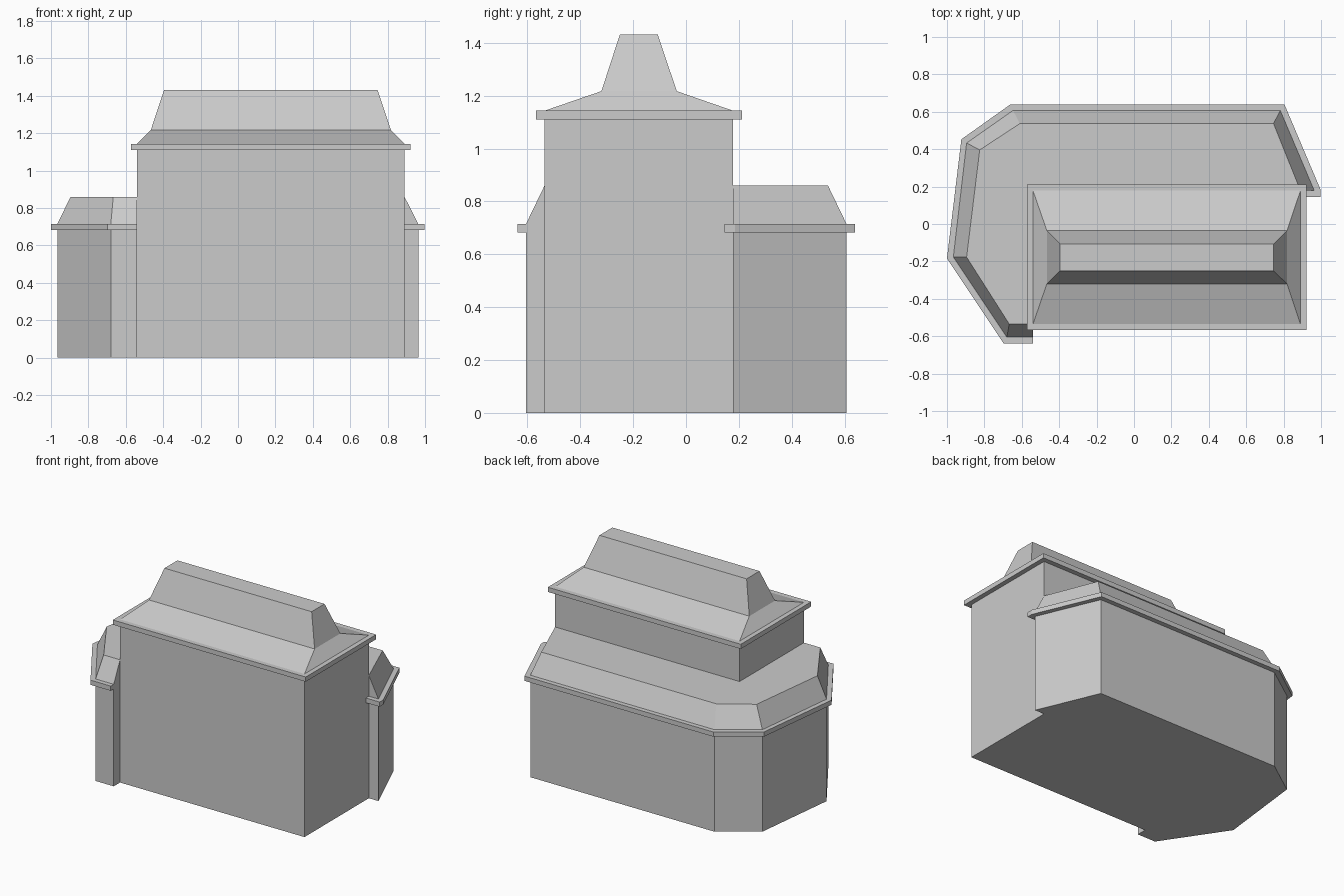
import bpy
import bmesh

if "Cube" in bpy.data.objects:
    bpy.data.objects.remove(bpy.data.objects["Cube"])


def loft(name, levels):
    """Closed solid from stacked rings: levels = [(ring of xy, z), ...]."""
    bm = bmesh.new()
    rings = [[bm.verts.new((x, y, z)) for x, y in ring] for ring, z in levels]
    n = len(rings[0])
    for a, b in zip(rings, rings[1:]):
        for i in range(n):
            j = (i + 1) % n
            bm.faces.new((a[i], a[j], b[j], b[i]))
    bm.faces.new(rings[0][::-1])
    bm.faces.new(rings[-1])
    bmesh.ops.remove_doubles(bm, verts=bm.verts, dist=1e-4)
    bmesh.ops.recalc_face_normals(bm, faces=bm.faces)
    mesh = bpy.data.meshes.new(name)
    bm.to_mesh(mesh)
    bm.free()
    obj = bpy.data.objects.new(name, mesh)
    bpy.context.collection.objects.link(obj)
    return obj


def rect(x0, x1, y0, y1):
    return [(x0, y0), (x1, y0), (x1, y1), (x0, y1)]


# Tall main block with eave and two-pitch roof
wall = rect(-0.54, 0.89, -0.535, 0.178)
eave = rect(-0.573, 0.923, -0.568, 0.212)
building = loft("building", [
    (wall, 0), (wall, 1.11), (eave, 1.11), (eave, 1.143), (wall, 1.143),
    (rect(-0.466, 0.818, -0.32, -0.035), 1.217),
    (rect(-0.395, 0.746, -0.25, -0.107), 1.432)])

# Low faceted wing wrapping the back and left; the inner points sit in the block
inner = [(0.5, 0), (-0.3, 0), (-0.54, -0.535)]
wing_wall = inner + [(-0.54, -0.605), (-0.68, -0.605), (-0.966, -0.177),
                     (-0.895, 0.433), (-0.647, 0.607), (0.782, 0.607),
                     (0.964, 0.178), (0.964, 0.178), (0.89, 0.178)]
wing_eave = inner + [(-0.54, -0.638), (-0.697, -0.638), (-1.0, -0.184),
                     (-0.923, 0.453), (-0.66, 0.64), (0.804, 0.64),
                     (0.997, 0.185), (0.997, 0.145), (0.89, 0.145)]
wing_top = inner + [(-0.54, -0.535), (-0.667, -0.535), (-0.895, -0.177),
                    (-0.825, 0.396), (-0.61, 0.537), (0.746, 0.537),
                    (0.89, 0.178), (0.89, 0.178), (0.89, 0.178)]
wing = loft("wing", [
    (wing_wall, 0), (wing_wall, 0.682), (wing_eave, 0.682),
    (wing_eave, 0.715), (wing_wall, 0.715), (wing_top, 0.86)])

# Join the wing to the block so no walls remain inside
mod = building.modifiers.new("join_wing", 'BOOLEAN')
mod.operation = 'UNION'
mod.solver = 'EXACT'
mod.object = wing
bpy.context.view_layer.objects.active = building
bpy.ops.object.modifier_apply(modifier=mod.name)
bpy.data.objects.remove(wing)
